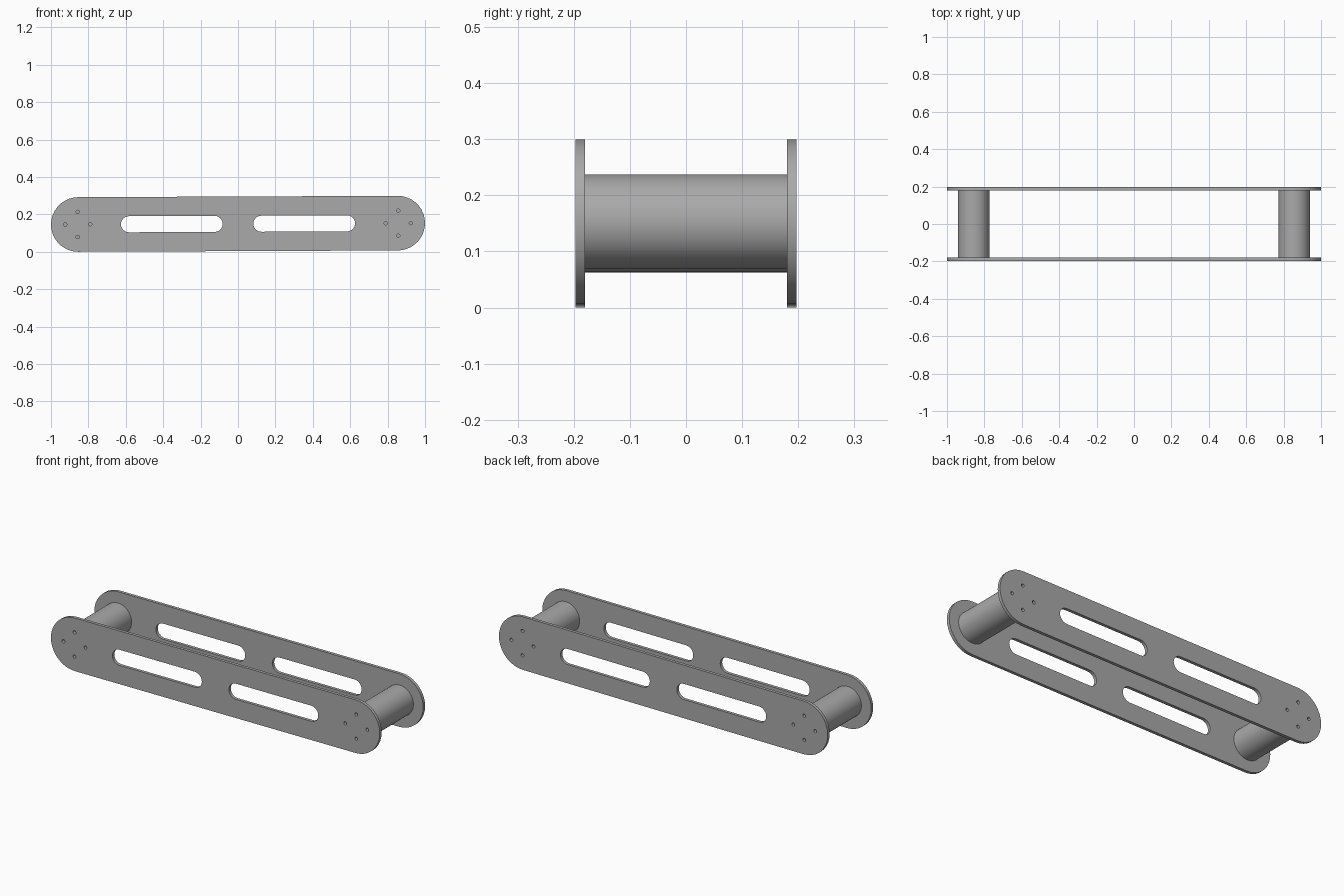
import bpy, bmesh, math

if "Cube" in bpy.data.objects:
    bpy.data.objects.remove(bpy.data.objects["Cube"])

MID_Z, TILT = 0.15, 0.004
END_X, END_R = 0.854, 0.146
POST_R = 0.084
PLATE_IN, PLATE_OUT = 0.18, 0.197

grey = bpy.data.materials.new("plain grey")
grey.use_nodes = True
grey.diffuse_color = (0.4, 0.4, 0.4, 1)
grey.node_tree.nodes["Principled BSDF"].inputs["Base Color"].default_value = grey.diffuse_color


def stadium(cx, half, r, steps, cz=0):
    """Outline in x and z: two half circles, or a full circle when half is 0."""
    pts = []
    for side in (1, -1):
        for i in range(steps + (1 if half else 0)):
            a = math.pi * i / steps - side * math.pi / 2
            pts.append((cx + side * half + r * math.cos(a), cz + r * math.sin(a)))
    return pts


def prisms(name, parts):
    """Extrude each outline along y between its two depths."""
    bm = bmesh.new()
    for outline, y0, y1 in parts:
        rings = [[bm.verts.new((x, y, MID_Z + z + TILT * x)) for x, z in outline]
                 for y in (y0, y1)]
        bm.faces.new(rings[0])
        bm.faces.new(rings[1][::-1])
        n = len(outline)
        for i in range(n):
            j = (i + 1) % n
            bm.faces.new((rings[0][i], rings[1][i], rings[1][j], rings[0][j]))
    bmesh.ops.recalc_face_normals(bm, faces=bm.faces)
    mesh = bpy.data.meshes.new(name)
    bm.to_mesh(mesh)
    bm.free()
    mesh.materials.append(grey)
    obj = bpy.data.objects.new(name, mesh)
    bpy.context.collection.objects.link(obj)
    return obj


# Cutters: two long slots and four blind screw holes at each plate end
slots = [(stadium(s * 0.354, 0.229, 0.043, 12), -0.3, 0.3) for s in (-1, 1)]
screws = []
for s in (-1, 1):
    for dx, dz in ((1, 0), (-1, 0), (0, 1), (0, -1)):
        hole = stadium(s * 0.857 + dx * 0.067, 0, 0.009, 8, dz * 0.067)
        screws += [(hole, -0.3, -0.16), (hole, 0.16, 0.3)]
cutter = prisms("hole_cutter", slots + screws)
cutter.hide_render = True

# Two side plates and the two round posts between them
parts = [
    prisms("front_plate", [(stadium(0, END_X, END_R, 18), -PLATE_OUT, -PLATE_IN)]),
    prisms("back_plate", [(stadium(0, END_X, END_R, 18), PLATE_IN, PLATE_OUT)]),
]
for s, side in ((1, "left"), (-1, "right")):
    parts.append(prisms(side + "_post", [(stadium(s * 0.857, 0, POST_R, 24), -PLATE_IN, PLATE_IN)]))

# Cut the holes and smooth the round walls
for obj in parts:
    bpy.ops.object.select_all(action="DESELECT")
    obj.select_set(True)
    bpy.context.view_layer.objects.active = obj
    cut = obj.modifiers.new("holes", "BOOLEAN")
    cut.operation = "DIFFERENCE"
    cut.solver = "EXACT"
    cut.object = cutter
    bpy.ops.object.modifier_apply(modifier=cut.name)
    bpy.ops.object.shade_smooth_by_angle(angle=math.radians(30))

bpy.data.objects.remove(cutter)
